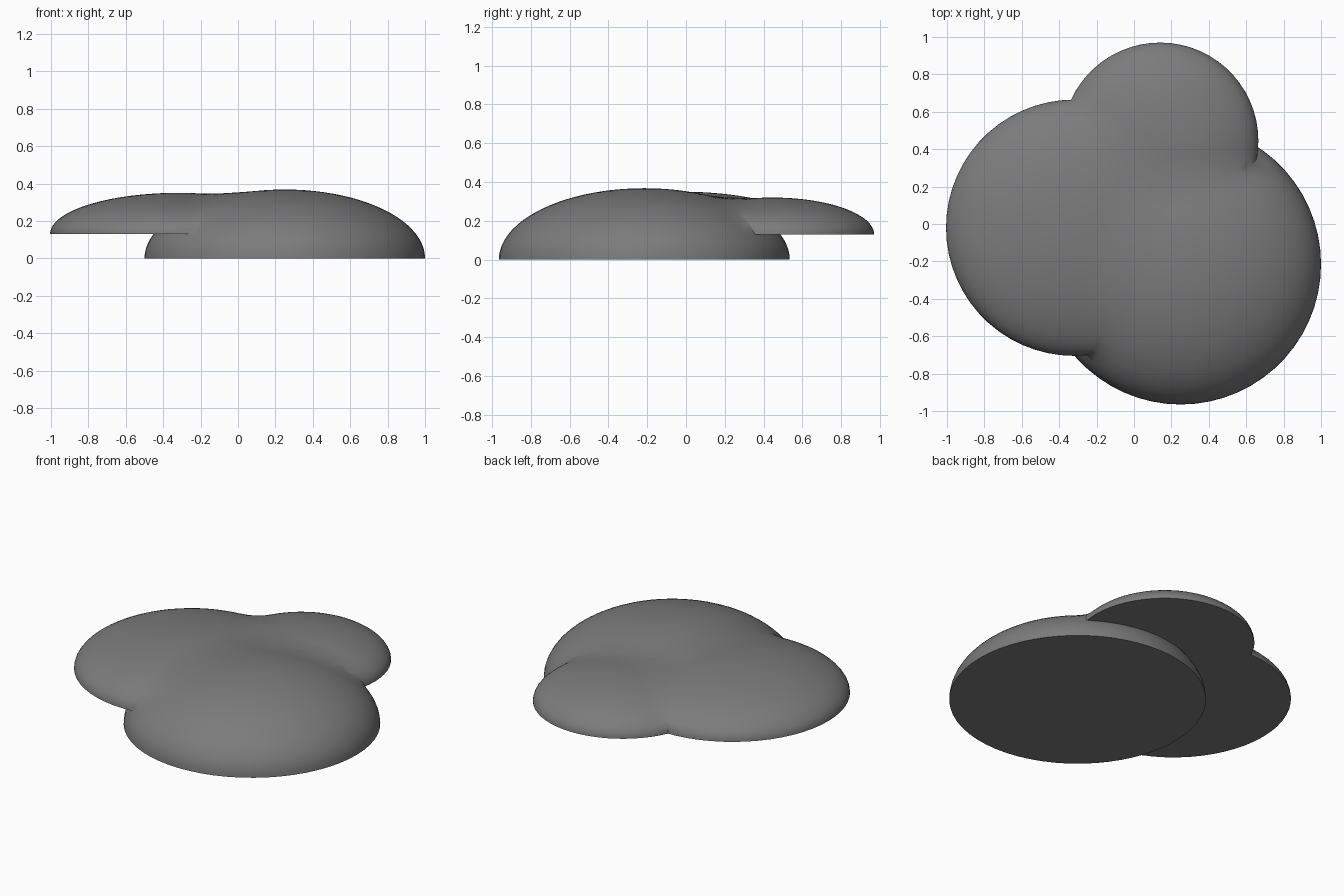
import bpy
import bmesh
import math

cube = bpy.data.objects.get("Cube")
if cube:
    bpy.data.objects.remove(cube, do_unlink=True)

# Each lobe: name, centre x, centre y, radius, base height, dome height
LOBES = [
    ("main_lobe", 0.25, -0.215, 0.75, 0.0, 0.368),
    ("right_lobe", -0.32, -0.02, 0.685, 0.13, 0.22),
    ("back_lobe", 0.14, 0.445, 0.525, 0.13, 0.19),
]
SEGMENTS, RINGS, BLEND = 60, 22, 0.07

grey = bpy.data.materials.new("stone_grey")
grey.use_nodes = True
colour = (0.2, 0.2, 0.2, 1)
grey.diffuse_color = colour
bsdf = grey.node_tree.nodes["Principled BSDF"]
bsdf.inputs["Base Color"].default_value = colour
bsdf.inputs["Roughness"].default_value = 0.8


def make_dome(name, cx, cy, radius, base, height):
    """Flat-bottomed half ellipsoid, closed below."""
    bm = bmesh.new()
    rings = []
    for i in range(RINGS):
        t = math.pi / 2 * i / RINGS
        r, z = radius * math.cos(t), base + height * math.sin(t)
        rings.append([bm.verts.new((cx + r * math.cos(a), cy + r * math.sin(a), z))
                      for a in (2 * math.pi * s / SEGMENTS for s in range(SEGMENTS))])
    top = bm.verts.new((cx, cy, base + height))
    bm.faces.new(list(reversed(rings[0])))
    for s in range(SEGMENTS):
        n = (s + 1) % SEGMENTS
        for low, high in zip(rings, rings[1:]):
            bm.faces.new((low[s], low[n], high[n], high[s]))
        bm.faces.new((rings[-1][s], rings[-1][n], top))
    mesh = bpy.data.meshes.new(name)
    bm.to_mesh(mesh)
    bm.free()
    mesh.materials.append(grey)
    obj = bpy.data.objects.new(name, mesh)
    bpy.context.collection.objects.link(obj)
    return obj


def dome_height(x, y, lobe):
    _, cx, cy, radius, base, height = lobe
    r = math.hypot(x - cx, y - cy) / radius
    return base + height * math.sqrt(1 - r * r) if r < 1 else base - (r - 1)


def soft_max(a, b):
    return max(a, b) + max(BLEND - abs(a - b), 0) ** 2 / (4 * BLEND)


# Join the three lobes into one solid
rock, *others = [make_dome(*lobe) for lobe in LOBES]
for other in others:
    mod = rock.modifiers.new("join_" + other.name, 'BOOLEAN')
    mod.operation = 'UNION'
    mod.solver = 'EXACT'
    mod.object = other
graph = bpy.context.evaluated_depsgraph_get()
joined = bpy.data.meshes.new_from_object(rock.evaluated_get(graph))
rock.modifiers.clear()
rock.data = joined
rock.name = joined.name = "rounded_rock"
for other in others:
    bpy.data.objects.remove(other, do_unlink=True)

# Fill the creases between lobes on the upper surface
for v in joined.vertices:
    x, y, z = v.co
    heights = [dome_height(x, y, lobe) for lobe in LOBES]
    peak = max(heights)
    if z > 0.131 and abs(peak - z) < 0.03:
        blended = soft_max(soft_max(heights[0], heights[1]), heights[2])
        fade = min(1, (z - 0.13) / 0.04)
        v.co.z += (blended - peak) * fade

bpy.ops.object.select_all(action='DESELECT')
rock.select_set(True)
bpy.context.view_layer.objects.active = rock
bpy.ops.object.shade_smooth_by_angle(angle=math.radians(50))
